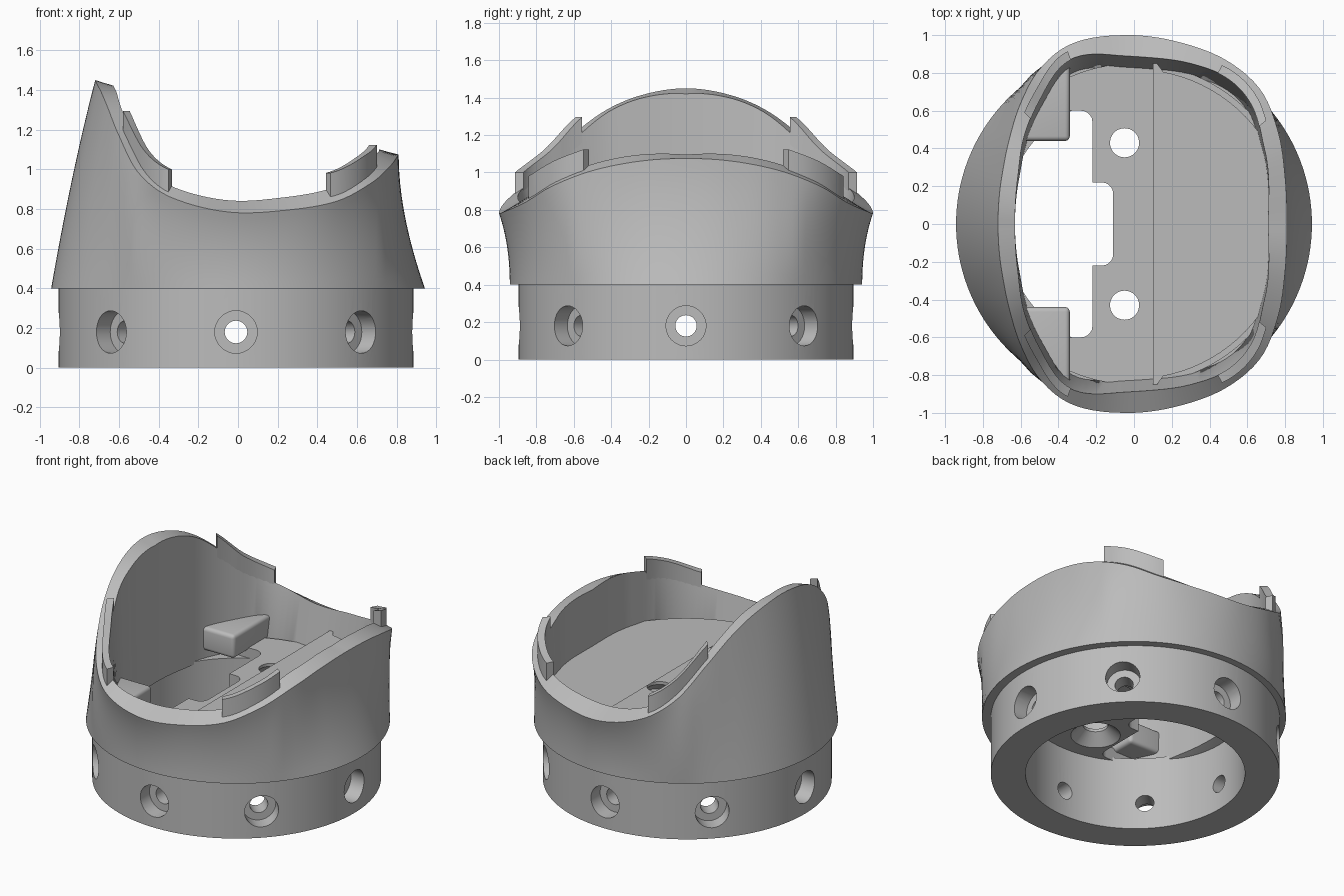
import bpy, bmesh, math
from mathutils import Matrix

cube = bpy.data.objects.get("Cube")
if cube:
    bpy.data.objects.remove(cube, do_unlink=True)

grey = bpy.data.materials.new("plain grey")
grey.use_nodes = True
grey.diffuse_color = (0.5, 0.5, 0.5, 1)
grey.node_tree.nodes["Principled BSDF"].inputs["Base Color"].default_value = (0.5, 0.5, 0.5, 1)
SEG = 144


def finish(name, bm):
    bmesh.ops.recalc_face_normals(bm, faces=bm.faces)
    mesh = bpy.data.meshes.new(name)
    bm.to_mesh(mesh)
    bm.free()
    mesh.materials.append(grey)
    ob = bpy.data.objects.new(name, mesh)
    bpy.context.collection.objects.link(ob)
    return ob


def activate(ob):
    bpy.ops.object.select_all(action='DESELECT')
    ob.select_set(True)
    bpy.context.view_layer.objects.active = ob


def smooth(ob):
    activate(ob)
    bpy.ops.object.shade_smooth_by_angle(angle=math.radians(30))


def cut(ob, cutter):
    mod = ob.modifiers.new("cut", 'BOOLEAN')
    mod.object = cutter
    mod.operation = 'DIFFERENCE'
    mod.solver = 'EXACT'
    activate(ob)
    bpy.ops.object.modifier_apply(modifier=mod.name)
    bpy.data.objects.remove(cutter, do_unlink=True)


def loft(rings, wrap=True, closed=True):
    """Skin rings of points; wrap joins the last ring to the first."""
    bm = bmesh.new()
    vs = [[bm.verts.new(p) for p in ring] for ring in rings]
    n = len(vs[0])
    for i in range(len(vs) if wrap else len(vs) - 1):
        a, b = vs[i], vs[(i + 1) % len(vs)]
        for j in range(n if closed else n - 1):
            k = (j + 1) % n
            bm.faces.new((a[j], a[k], b[k], b[j]))
    if not wrap:
        bm.faces.new(vs[0])
        bm.faces.new(vs[-1])
    return bm


def turned(name, profile, seg, matrix=Matrix(), wrap=False):
    """Lathe of (radius, height) pairs about z, then placed by matrix."""
    rings = [[(r * math.cos(math.tau * j / seg), r * math.sin(math.tau * j / seg), z)
              for j in range(seg)] for r, z in profile]
    bm = loft(rings, wrap)
    bm.transform(matrix)
    return finish(name, bm)


def prism(name, pts, z0, z1, round_upright=0, round_all=0):
    bm = loft([[(x, y, z) for x, y in pts] for z in (z0, z1)], wrap=False)
    edges = [e for e in bm.edges if round_all or
             abs(e.verts[0].co.z - e.verts[1].co.z) > 0.01]
    if round_upright or round_all:
        bmesh.ops.bevel(bm, geom=edges, offset=round_upright or round_all,
                        segments=5, profile=0.5, affect='EDGES')
    return finish(name, bm)


def spline(table, a):
    """Smooth lookup of rows (angle, values...) mirrored at both ends."""
    a = abs(math.atan2(math.sin(a), math.cos(a)))
    first, last = table[1], table[-2]
    t = [(-first[0], *first[1:])] + table + [(math.tau - last[0], *last[1:])]
    i = 1
    while i < len(t) - 3 and a > t[i + 1][0]:
        i += 1
    p, q, r, s = t[i - 1:i + 3]
    h = r[0] - q[0]
    u = (a - q[0]) / h
    out = []
    for k in range(1, len(q)):
        m0 = (r[k] - p[k]) / (r[0] - p[0]) * h
        m1 = (s[k] - q[k]) / (s[0] - q[0]) * h
        out.append((2*u**3 - 3*u*u + 1) * q[k] + (u**3 - 2*u*u + u) * m0
                   + (3*u*u - 2*u**3) * r[k] + (u**3 - u*u) * m1)
    return out


def polar(rows):
    return [(math.atan2(p[1], p[0]), math.hypot(p[0], p[1]), *p[2:]) for p in rows]


# Saddle-shaped rim: outer edge with heights, and inner edge
rim_out = polar([(0.81, 0, 1.075), (0.80, 0.25, 1.06), (0.76, 0.5, 1.01), (0.67, 0.71, 0.93),
                 (0.5, 0.86, 0.84), (0.25, 0.96, 0.795), (-0.05, 1.0, 0.785),
                 (-0.34, 0.95, 0.86), (-0.5, 0.82, 0.98), (-0.6, 0.64, 1.17),
                 (-0.66, 0.45, 1.32), (-0.70, 0.25, 1.41), (-0.72, 0, 1.45)])
rim_in = polar([(0.71, 0), (0.69, 0.4), (0.62, 0.64), (0.5, 0.77), (0.3, 0.85), (0.1, 0.88),
                (-0.05, 0.89), (-0.34, 0.87), (-0.5, 0.66), (-0.58, 0.47),
                (-0.615, 0.25), (-0.63, 0)])


def at(a, r, z):
    return (r * math.cos(a), r * math.sin(a), z)


def rim(a):
    ro, zo = spline(rim_out, a)
    ri = spline(rim_in, a)[0]
    c = math.cos(a)
    return ro, zo, ri, zo + 0.06 * abs(math.sin(a)) + (0.02 if c > 0 else 0.03) * c


# Flared shell: curved outside, thick rim, pocket wall and underside step
columns = []
for j in range(SEG):
    a = math.tau * j / SEG
    ro, zo, ri, zi = rim(a)
    r0, z0 = 0.942, 0.4
    r1 = min(r0, ro) + 0.12 * max(0, -math.cos(a)) ** 2
    z1 = z0 + 0.56 * (zo - z0)
    col = []
    for k in range(13):
        t = k / 12
        u = 1 - t
        col.append(at(a, u*u*r0 + 2*u*t*r1 + t*t*ro, u*u*z0 + 2*u*t*z1 + t*t*zo))
    col.append(at(a, ri, zi))
    col.append(at(a, ri * (1 - 0.09 * math.sin(a) ** 2), 0.48))
    col.append(at(a, 0.87, z0))
    columns.append(col)
smooth(finish("flared_shell", loft(columns)))

# Collar with eight counterbored screw holes
collar = turned("collar", [(0.68, 0), (0.895, 0), (0.895, 0.5), (0.68, 0.5)], SEG,
                Matrix.Translation((-0.01, 0, 0)), wrap=True)
for i in range(8):
    place = (Matrix.Translation((-0.01, 0, 0.18)) @ Matrix.Rotation(i * math.pi / 4, 4, 'Z')
             @ Matrix.Rotation(math.pi / 2, 4, 'Y'))
    cut(collar, turned("screw_cutter", [(0.057, 0.55), (0.057, 0.79),
                                        (0.107, 0.79), (0.107, 1.0)], 32, place))
smooth(collar)

# Floor plate with a stepped opening and three countersunk holes
floor = turned("floor_plate", [(0.85, 0.48), (0.85, 0.57)], SEG)
for x, y in ((-0.22, 0.6), (-0.11, 0.22)):
    cut(floor, prism("opening_cutter", [(-0.95, -y), (x, -y), (x, y), (-0.95, y)],
                     0.3, 0.8, round_upright=0.06))
for x, y in ((-0.05, 0.43), (-0.05, -0.43), (0.2, 0)):
    cut(floor, turned("hole_cutter", [(0.165, 0.47), (0.077, 0.55), (0.077, 0.7)], 40,
                      Matrix.Translation((x, y, 0))))
smooth(floor)

# Raised shelf with chamfered corners
arc = [(0.82 * math.cos(a), 0.82 * math.sin(a))
       for a in (math.radians(-80 + 160 * i / 40) for i in range(41))]
shelf = prism("raised_shelf", [(0.32, 0.58), (0.32, -0.58), (0.1, -0.88)] + arc + [(0.1, 0.88)],
              0.49, 0.71)
smooth(shelf)

# Corner blocks and rim tabs on both sides
for side, word in ((1, "back"), (-1, "front")):
    pts = [(-0.34, 0.44), (-0.34, 0.86), (-0.5, 0.72), (-0.66, 0.52), (-0.66, 0.44)]
    smooth(prism(word + "_corner_block", [(x, side * y) for x, y in pts],
                 0.55, 0.71, round_all=0.025))
    for name, lo, hi in (("high_tab", 111, 134.5), ("low_tab", 38, 61)):
        sections = []
        for i in range(17):
            a = side * math.radians(lo + (hi - lo) * i / 16)
            ro, zo, ri, zi = rim(a)
            rt = ri + 0.045
            sections.append([at(a, ri - 0.003, zi - 0.09), at(a, rt, zi - 0.09),
                             at(a, rt, zi + 0.085), at(a, ri - 0.003, zi + 0.085)])
        smooth(finish(word + "_" + name, loft(sections, wrap=False)))
